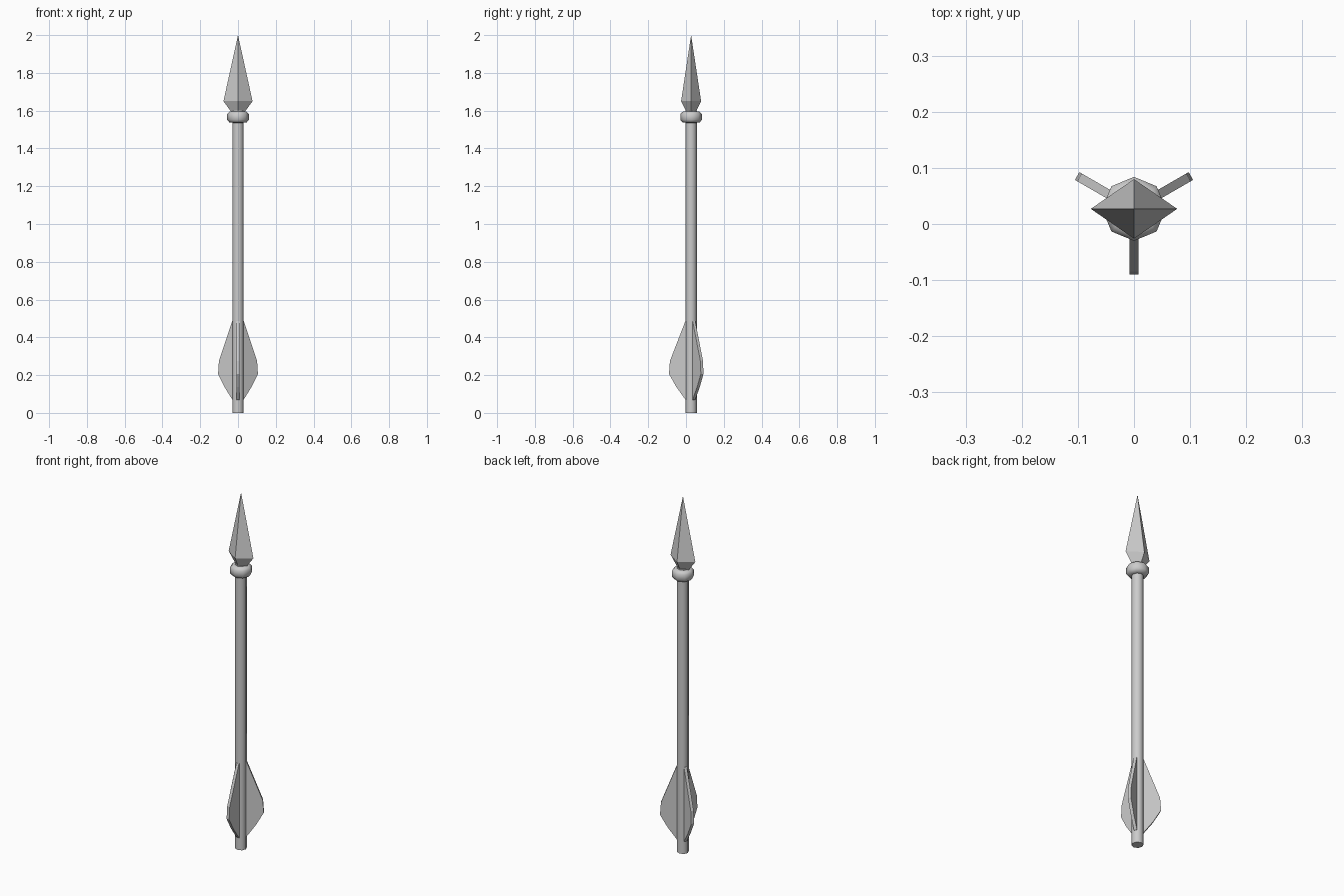
import bpy, bmesh, math
from mathutils import Matrix

if "Cube" in bpy.data.objects:
    bpy.data.objects.remove(bpy.data.objects["Cube"])

CY = 0.027  # shaft axis offset so the three fins centre on y = 0


def finish(bm, name, smooth=False):
    bmesh.ops.recalc_face_normals(bm, faces=bm.faces)
    me = bpy.data.meshes.new(name)
    bm.to_mesh(me)
    bm.free()
    ob = bpy.data.objects.new(name, me)
    ob.location.y = CY
    bpy.context.collection.objects.link(ob)
    if smooth:
        bpy.ops.object.select_all(action='DESELECT')
        bpy.context.view_layer.objects.active = ob
        ob.select_set(True)
        bpy.ops.object.shade_smooth_by_angle(angle=math.radians(50))
    return ob


def loft(name, rings, sides, smooth=False):
    """Stack of elliptical rings (rx, ry, z), capped at both ends."""
    bm = bmesh.new()
    loops = []
    for rx, ry, z in rings:
        loops.append([bm.verts.new((rx * math.cos(2 * math.pi * i / sides),
                                    ry * math.sin(2 * math.pi * i / sides), z))
                      for i in range(sides)])
    for a, b in zip(loops, loops[1:]):
        for i in range(sides):
            j = (i + 1) % sides
            bm.faces.new((a[i], a[j], b[j], b[i]))
    bm.faces.new(loops[0])
    bm.faces.new(loops[-1])
    bmesh.ops.remove_doubles(bm, verts=bm.verts, dist=1e-5)
    return finish(bm, name, smooth)


# Shaft
loft("shaft", [(0.03, 0.03, 0.0), (0.03, 0.03, 1.6)], 8, True)

# Collar below the head
loft("collar", [(r, r, z) for r, z in
                ((0.03, 1.536), (0.046, 1.538), (0.057, 1.551),
                 (0.057, 1.582), (0.046, 1.594), (0.03, 1.596))], 8, True)

# Four-sided spear head
bm = bmesh.new()
rings = [[bm.verts.new(p) for p in ((x, 0, z), (0, y, z), (-x, 0, z), (0, -y, z))]
         for x, y, z in ((0.033, 0.023, 1.59), (0.077, 0.053, 1.65))]
tip = bm.verts.new((0, 0, 2.0))
for i in range(4):
    j = (i + 1) % 4
    bm.faces.new((rings[0][i], rings[0][j], rings[1][j], rings[1][i]))
    bm.faces.new((rings[1][i], rings[1][j], tip))
bm.faces.new(rings[0])
finish(bm, "head")

# Three tail fins, 120 degrees apart
outline = [(0.015, 0.065), (0.03, 0.07), (0.073, 0.137), (0.117, 0.206),
           (0.112, 0.275), (0.03, 0.487), (0.015, 0.49)]
outline[2] = (0.078, 0.137)
for k, deg in enumerate((-90, 30, 150)):
    bm = bmesh.new()
    face = bm.faces.new([bm.verts.new((r, -0.008, z)) for r, z in outline])
    ext = bmesh.ops.extrude_face_region(bm, geom=[face], use_keep_orig=True)
    bmesh.ops.translate(bm, vec=(0, 0.016, 0),
                        verts=[v for v in ext["geom"] if isinstance(v, bmesh.types.BMVert)])
    bmesh.ops.rotate(bm, verts=bm.verts, cent=(0, 0, 0),
                     matrix=Matrix.Rotation(math.radians(deg), 3, 'Z'))
    finish(bm, f"fin_{k + 1}")
